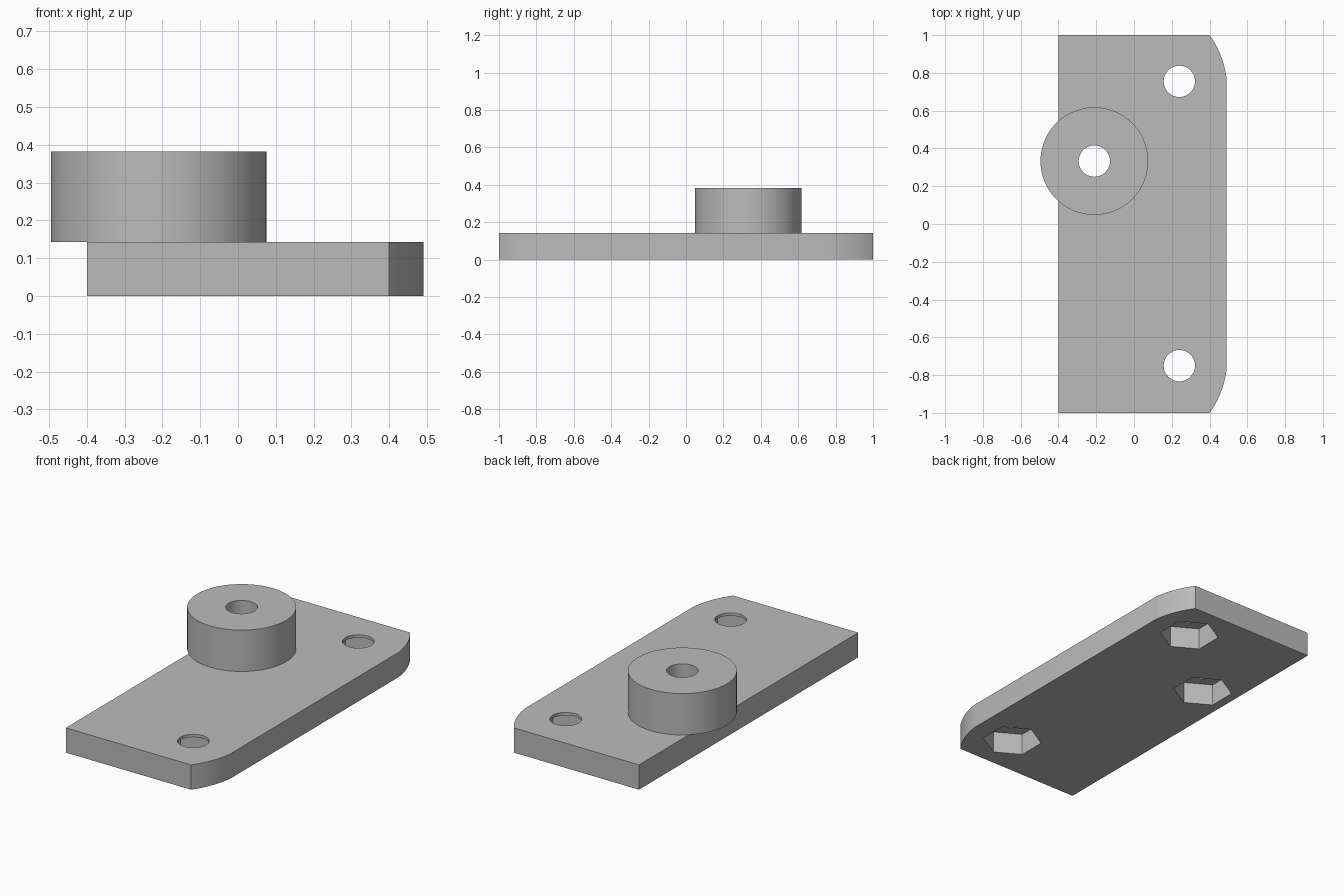
import bpy, bmesh, math
from mathutils import Vector

if "Cube" in bpy.data.objects:
    bpy.data.objects.remove(bpy.data.objects["Cube"])

THICK, TOP = 0.143, 0.382          # plate thickness, boss top
BOSS = (-0.21, 0.333)
HOLES = [(0.24, 0.755), (0.24, -0.75), BOSS]

grey = bpy.data.materials.new("light_grey")
grey.diffuse_color = (0.5, 0.5, 0.5, 1)
grey.use_nodes = True
grey.node_tree.nodes["Principled BSDF"].inputs["Base Color"].default_value = grey.diffuse_color


def prism(name, outline, z0, z1):
    """Extrude a closed xy outline from z0 to z1."""
    bm = bmesh.new()
    face = bm.faces.new([bm.verts.new((x, y, z0)) for x, y in outline])
    ext = bmesh.ops.extrude_face_region(bm, geom=[face])
    moved = [g for g in ext["geom"] if isinstance(g, bmesh.types.BMVert)]
    bmesh.ops.translate(bm, verts=moved, vec=Vector((0, 0, z1 - z0)))
    bmesh.ops.recalc_face_normals(bm, faces=bm.faces)
    mesh = bpy.data.meshes.new(name)
    bm.to_mesh(mesh)
    bm.free()
    mesh.materials.append(grey)
    obj = bpy.data.objects.new(name, mesh)
    bpy.context.collection.objects.link(obj)
    return obj


def ring(center, radius, sides, start=0.0):
    return [(center[0] + radius * math.cos(start + math.tau * i / sides),
             center[1] + radius * math.sin(start + math.tau * i / sides))
            for i in range(sides)]


def cut(obj, cutter):
    """Subtract the cutter from the object and discard it."""
    cutter.hide_render = True
    mod = obj.modifiers.new("cut", "BOOLEAN")
    mod.operation, mod.solver, mod.object = "DIFFERENCE", "EXACT", cutter
    bpy.context.view_layer.objects.active = obj
    bpy.ops.object.modifier_apply(modifier=mod.name)
    bpy.data.objects.remove(cutter)


# Base plate: straight left side, shallow arcs on the two right corners
arc = [(-0.006 + 0.5 * math.cos(math.radians(a)), 0.709 + 0.5 * math.sin(math.radians(a)))
       for a in [7 + 28.6 * i / 10 for i in range(11)]]
arc[-1] = (0.4, 1.0)
outline = [(-0.4, 1), (-0.4, -1)] + [(x, -y) for x, y in reversed(arc)] + arc
plate = prism("base_plate", outline, 0, THICK)

# Round boss overhanging the left edge
boss = prism("boss", ring(BOSS, 0.285, 96), THICK, TOP)

# Bolt holes with hexagonal nut pockets underneath
for c in HOLES:
    cut(plate, prism("hole_cutter", ring(c, 0.083, 48), -0.1, 0.6))
    cut(plate, prism("nut_cutter", ring(c, 0.16, 6, math.pi / 6), -0.1, 0.126))
cut(boss, prism("hole_cutter", ring(BOSS, 0.083, 48), 0, 0.6))

# Smooth round walls, crisp edges
for obj in (plate, boss):
    bpy.ops.object.select_all(action="DESELECT")
    obj.select_set(True)
    bpy.context.view_layer.objects.active = obj
    bpy.ops.object.shade_smooth_by_angle(angle=math.radians(30))
